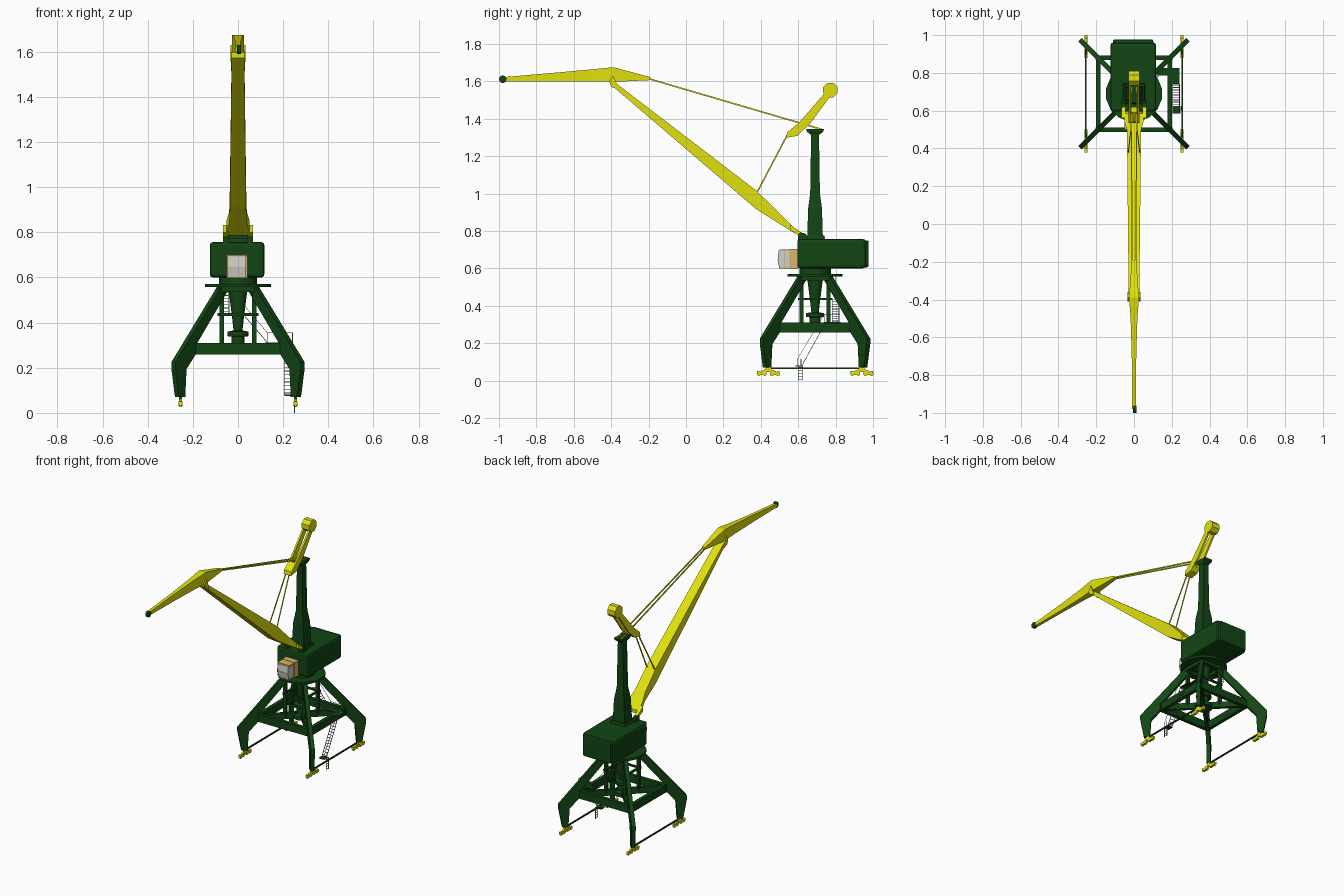
import bpy, bmesh, math
from mathutils import Vector, Matrix

CY = 0.69  # y of the slewing axis


def material(name, rgb):
    m = bpy.data.materials.new(name)
    m.diffuse_color = (*rgb, 1)
    return m


GREEN = material("dark green", (0.006, 0.06, 0.007))
YELLOW = material("yellow", (0.75, 0.75, 0.004))
TAN = material("tan", (0.70, 0.47, 0.15))
GLASS = material("pale glass", (0.62, 0.64, 0.62))
GREY = material("grey", (0.22, 0.24, 0.22))


class Part:
    """Collects simple solids into one named object."""
    def __init__(self, name, mat):
        self.name, self.mat, self.bm = name, mat, bmesh.new()

    def loft(self, loops, m=Matrix()):
        rings = [[self.bm.verts.new(m @ Vector(p)) for p in lp] for lp in loops]
        n = len(rings[0])
        for a, b in zip(rings, rings[1:]):
            for i in range(n):
                j = (i + 1) % n
                self.bm.faces.new((a[i], a[j], b[j], b[i]))
        self.bm.faces.new(rings[0])
        self.bm.faces.new(rings[-1])
        return self

    def box(self, x0, x1, y0, y1, z0, z1):
        return self.loft([[(x0, y0, z), (x1, y0, z), (x1, y1, z), (x0, y1, z)] for z in (z0, z1)])

    def prism(self, prof, x0, x1, m=Matrix()):  # (y, z) outline pushed along x
        return self.loft([[(x, y, z) for y, z in prof] for x in (x0, x1)], m)

    def girder(self, secs, cx=0):  # sections (y, z low, z high, half width)
        return self.loft([[(cx - w, y, a), (cx + w, y, a), (cx + w, y, b), (cx - w, y, b)]
                          for y, a, b, w in secs])

    def mast(self, secs):  # sections (z, half x, half y)
        return self.loft([[(-a, CY - b, z), (a, CY - b, z), (a, CY + b, z), (-a, CY + b, z)]
                          for z, a, b in secs])

    def beam(self, p, q, w, h=None):
        p, q, h = Vector(p), Vector(q), h or w
        d = (q - p).normalized()
        up = Vector((0, 0, 1)) if abs(d.z) < 0.95 else Vector((0, 1, 0))
        s = d.cross(up).normalized()
        u = s.cross(d)
        return self.loft([[c + s * i * w / 2 + u * j * h / 2
                           for i, j in ((-1, -1), (1, -1), (1, 1), (-1, 1))] for c in (p, q)])

    def turned(self, prof, n=24, c=(0, CY)):  # profile (radius, z) about a vertical axis
        return self.loft([[(c[0] + r * math.cos((i + .5) * math.tau / n),
                            c[1] + r * math.sin((i + .5) * math.tau / n), z) for i in range(n)]
                          for r, z in prof])

    def wheel(self, y, z, r, x0, x1, n=12):
        return self.prism([(y + r * math.cos((i + .5) * math.tau / n),
                            z + r * math.sin((i + .5) * math.tau / n)) for i in range(n)], x0, x1)

    def ladder(self, p, q, side, n, t=0.003):
        p, q, s = Vector(p), Vector(q), Vector(side) / 2
        self.beam(p - s, q - s, t)
        self.beam(p + s, q + s, t)
        for i in range(n):
            c = p.lerp(q, (i + .5) / n)
            self.beam(c - s, c + s, t)
        return self

    def done(self, bevel=0, smooth=False):
        bmesh.ops.recalc_face_normals(self.bm, faces=self.bm.faces)
        me = bpy.data.meshes.new(self.name)
        self.bm.to_mesh(me)
        self.bm.free()
        me.materials.append(self.mat)
        o = bpy.data.objects.new(self.name, me)
        bpy.context.collection.objects.link(o)
        if bevel:
            b = o.modifiers.new("bevel", 'BEVEL')
            b.width, b.segments = bevel, 2
        if smooth:
            bpy.ops.object.select_all(action='DESELECT')
            o.select_set(True)
            bpy.context.view_layer.objects.active = o
            bpy.ops.object.shade_smooth_by_angle()
        return o


# Portal: four diagonal bent legs
R2 = math.sqrt(2)
leg = [(0.270, .07), (0.286, .195), (0.286, .225), (0.085, .557), (0.045, .557),
       (0.195, .30), (0.197, .258), (0.237, .195), (0.243, .07)]
p = Part("portal_legs", GREEN)
for k in range(4):
    m = Matrix.Translation((0, CY, 0)) @ Matrix.Rotation(math.radians(45 + 90 * k), 4, 'Z')
    p.prism([(d * R2, z) for d, z in leg], -0.013, 0.013, m)
p.done()

# Square beam ring, diagonal ties, posts and upper ring
p = Part("portal_frame", GREEN)
for s in (-1, 1):
    p.box(-.205, .205, CY + s * .19 - .012, CY + s * .19 + .012, .258, .31)
    p.box(s * .19 - .012, s * .19 + .012, CY - .19, CY + .19, .258, .31)
    p.beam((-.2, CY - s * .2, .283), (.2, CY + s * .2, .283), .022, .04)
    p.box(-.09, .09, CY + s * .075 - .006, CY + s * .075 + .006, .43, .442)
    p.box(s * .075 - .006, s * .075 + .006, CY - .09, CY + .09, .43, .442)
    p.box(-.09, .09, CY + s * .08 - .012, CY + s * .08 + .012, .535, .558)
    p.box(s * .08 - .012, s * .08 + .012, CY - .08, CY + .08, .535, .558)
    for t in (-1, 1):
        p.box(s * .072 - .01, s * .072 + .01, CY + t * .072 - .01, CY + t * .072 + .01, .28, .54)
    p.box(s * .255 - .004, s * .255 + .004, CY - .265, CY + .265, .061, .07)  # low tie bar
p.done()

# Slewing column and platform
Part("slewing_column", GREEN).turned([(.055, .265), (.055, .29), (.03, .30), (.03, .338), (.048, .34),
                                      (.048, .36), (.02, .365), (.025, .41), (.044, .56)]).done(smooth=True)
Part("ring_platform", GREEN).turned([(.15, .557), (.15, .571)], 16).done()
Part("slewing_ring", GREEN).turned([(.085, .57), (.085, .602)]).done(smooth=True)

# Rail bogies: rocker, two small trucks, four wheels
p = Part("rail_bogies", YELLOW)
for sx in (-1, 1):
    for sy in (-1, 1):
        x, y = sx * .255, CY + sy * .25
        p.box(x - .007, x + .007, y - .014, y + .014, .045, .072)
        p.prism([(y - .042, .042), (y - .042, .05), (y - .012, .062), (y + .012, .062),
                 (y + .042, .05), (y + .042, .042), (y, .048)], x - .006, x + .006)
        for t in (-1, 1):
            c = y + t * .035
            p.prism([(c - .026, .034), (c - .026, .05), (c - .014, .05), (c, .043), (c + .014, .05),
                     (c + .026, .05), (c + .026, .034), (c, .03)], x - .008, x + .008)
            for w in (-.016, .016):
                p.wheel(c + w, .036, .011, x - .005, x + .005)
p.done()

# Machinery house, rear panel and roof blocks
Part("machinery_house", GREEN).box(-.125, .117, .595, .96, .60, .757).done(.014)
Part("house_rear", GREEN).box(-.112, .103, .93, .977, .605, .75).done(.010)
p = Part("roof_blocks", GREEN)
p.mast([(.75, .06, .055), (.775, .052, .05)])
for s in (-1, 1):
    p.prism([(.60, .75), (.60, .782), (.612, .792), (.64, .785), (.66, .75)], s * .055 - .012, s * .055 + .012)
p.done()

# Operator cab
Part("cab_body", TAN).box(-.052, .042, .553, .60, .597, .702).done()
Part("cab_glass", GLASS).prism([(.555, .605), (.500, .605), (.493, .645), (.497, .692), (.555, .692)],
                               -.044, .034).done()
p = Part("cab_frame", TAN)
p.box(-.05, .04, .50, .555, .692, .70).box(-.046, .036, .498, .555, .598, .605)
for x in (-.044, .034):
    p.beam((x, .500, .605), (x, .492, .645), .004).beam((x, .492, .645), (x, .497, .694), .004)
    p.box(x - .002, x + .002, .525, .529, .60, .694)
p.box(-.045, .035, .491, .494, .643, .647)
p.done()

# Mast and its head
p = Part("mast", GREEN)
p.mast([(.755, .045, .042), (.92, .038, .037), (1.0, .025, .026), (1.32, .02, .021)])
p.mast([(1.315, .022, .024), (1.332, .03, .045), (1.346, .03, .048)])
p.done()

# Main boom with splayed feet
p = Part("main_boom", YELLOW)
p.girder([(.585, .785, .808, .052), (.54, .813, .855, .05), (.50, .838, .895, .038),
          (.377, .915, 1.015, .036), (-.39, 1.572, 1.602, .028)])
for s in (-1, 1):
    p.girder([(.625, .766, .785, .01), (.56, .80, .832, .012)], s * .055)
    p.prism([(-.36, 1.555), (-.375, 1.60), (-.39, 1.63), (-.41, 1.60), (-.40, 1.57)],
            s * .03 - .004, s * .03 + .004)
p.done()

# Jib with head sheave
Part("jib", YELLOW).girder([(-.19, 1.606, 1.622, .012), (-.36, 1.598, 1.668, .024), (-.39, 1.598, 1.675, .026),
                            (-.50, 1.598, 1.664, .018), (-.70, 1.598, 1.646, .012),
                            (-.98, 1.600, 1.622, .010)]).done()
Part("jib_sheave", GREEN).wheel(-.98, 1.611, .02, -.004, .014, 16).done()

# Tie rods
p = Part("tie_rods", YELLOW)
for s in (-1, 1):
    p.beam((s * .009, -.20, 1.614), (s * .016, .725, 1.343), .006, .008)
    p.beam((s * .012, .54, 1.31), (s * .03, .377, 1.0), .005, .007)
p.done()

# Counterweight lever
p = Part("counterweight_lever", YELLOW)
for s in (-1, 1):
    p.prism([(.535, 1.298), (.54, 1.325), (.61, 1.385), (.748, 1.545), (.775, 1.525), (.665, 1.375), (.595, 1.308)],
            s * .022 - .006, s * .022 + .006)
p.prism([(.535, 1.298), (.54, 1.325), (.59, 1.368), (.62, 1.335), (.595, 1.308)], -.02, .02)
p.wheel(.772, 1.553, .042, -.03, .03, 8)
p.done()

# Walkway, stairs, ladders and rails
Part("walkway", GREEN).box(.12, .24, .785, .825, .305, .312).box(.20, .24, .74, .80, .305, .312) \
    .box(.19, .20, .60, .825, .295, .31).box(.205, .245, .585, .625, .075, .081).done()
p = Part("stairs_and_ladders", GREY)
p.ladder((.222, .62, .08), (.222, .745, .308), (.034, 0, 0), 14)
p.ladder((.25, .612, 0), (.25, .612, .08), (0, .024, 0), 5)
p.ladder((.13, .80, .312), (.02, .80, .44), (0, .034, 0), 10)
p.ladder((-.055, .80, .43), (-.055, .80, .555), (.03, 0, 0), 9)
for y in (.595, .615):
    p.beam((.243, y, .08), (.243, y, .115), .003)
p.beam((.243, .595, .115), (.243, .74, .355), .002)
p.beam((.24, .74, .355), (.24, .823, .355), .002)
p.beam((.24, .823, .355), (.13, .823, .355), .002)
p.beam((.13, .823, .355), (.02, .823, .485), .002)
for x, y in ((.24, .74), (.24, .823), (.185, .823), (.13, .823)):
    p.beam((x, y, .31), (x, y, .355), .002)
p.done()
